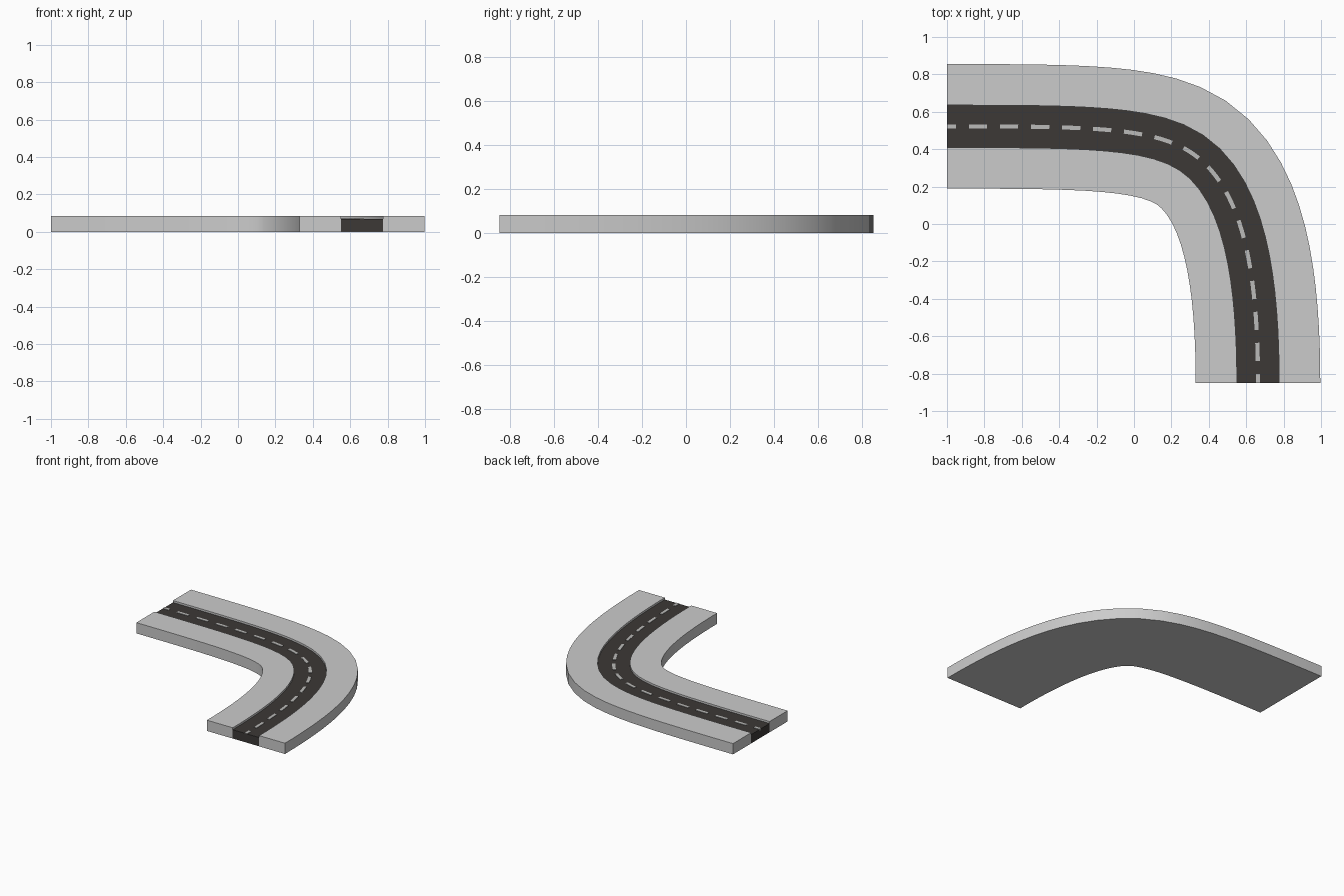
import bpy, bmesh
from mathutils import Vector
from mathutils.geometry import interpolate_bezier

if "Cube" in bpy.data.objects:
    bpy.data.objects.remove(bpy.data.objects["Cube"])

# centre line: two bezier spans making a right-hand bend
MID = (0.41, 0.29, 0)
SPANS = [((-1, 0.522, 0), (-0.1, 0.522, 0), (0.213, 0.5165, 0), MID),
         (MID, (0.594, 0.079, 0), (0.663, -0.3, 0), (0.663, -0.85, 0))]
path = []
for span in SPANS:
    pts = interpolate_bezier(*[Vector(p) for p in span], 200)
    path += pts if not path else pts[1:]
dist = [0.0]
for a, b in zip(path, path[1:]):
    dist.append(dist[-1] + (b - a).length)
TOTAL = dist[-1]


def frame(s):
    """Point and left-hand normal at arc length s."""
    i = next((k for k in range(1, len(path)) if dist[k] >= s), len(path) - 1)
    f = (s - dist[i - 1]) / (dist[i] - dist[i - 1])
    lo, hi = max(i - 2, 0), min(i + 1, len(path) - 1)
    d = (path[hi] - path[lo]).normalized()
    if s < 1e-6:
        d = Vector((1, 0, 0))
    elif s > TOTAL - 1e-6:
        d = Vector((0, -1, 0))
    return path[i - 1].lerp(path[i], f), Vector((-d.y, d.x, 0))


def material(name, color):
    m = bpy.data.materials.new(name)
    m.diffuse_color = (*color, 1)
    m.use_nodes = True
    m.node_tree.nodes["Principled BSDF"].inputs["Base Color"].default_value = m.diffuse_color
    return m


def sweep(name, profile, runs, mat=None):
    """Sweep a closed (offset, height) profile along runs (start, end, steps)."""
    bm = bmesh.new()
    n = len(profile)
    for s0, s1, steps in runs:
        rings = []
        for k in range(steps + 1):
            p, nrm = frame(s0 + (s1 - s0) * k / steps)
            rings.append([bm.verts.new(p + nrm * o + Vector((0, 0, z))) for o, z in profile])
        for r0, r1 in zip(rings, rings[1:]):
            for j in range(n):
                bm.faces.new((r0[j], r0[(j + 1) % n], r1[(j + 1) % n], r1[j]))
        bm.faces.new(rings[0])
        bm.faces.new(rings[-1][::-1])
    bmesh.ops.recalc_face_normals(bm, faces=bm.faces)
    me = bpy.data.meshes.new(name)
    bm.to_mesh(me)
    bm.free()
    ob = bpy.data.objects.new(name, me)
    bpy.context.collection.objects.link(ob)
    if mat:
        me.materials.append(mat)
    return ob


W, R = 0.333, 0.113            # half widths of the whole slab and of the road
TOP, ROAD, FLOOR = 0.083, 0.068, 0.002
STEPS = 28

# pavement slab with a channel for the road
sweep("pavement", [(-W, 0), (W, 0), (W, TOP), (R, TOP), (R, FLOOR),
                   (-R, FLOOR), (-R, TOP), (-W, TOP)], [(0, TOTAL, STEPS)])

# asphalt road in the channel
sweep("road", [(-R, FLOOR), (R, FLOOR), (R, ROAD), (-R, ROAD)], [(0, TOTAL, STEPS)],
      material("asphalt", (0.045, 0.04, 0.037)))

# dashed centre line, half dashes at both ends
count = round(TOTAL / 0.166)
gap = TOTAL / count
dashes = [(max(0, k * gap - 0.049), min(TOTAL, k * gap + 0.049), 3) for k in range(count + 1)]
sweep("centre_dashes", [(-0.011, ROAD - 0.01), (0.011, ROAD - 0.01),
                        (0.011, ROAD + 0.003), (-0.011, ROAD + 0.003)], dashes,
      material("line_paint", (0.5, 0.5, 0.49)))

# smooth the curved sides, keep edges sharp
bpy.ops.object.select_all(action='DESELECT')
for ob in bpy.data.objects:
    ob.select_set(True)
    bpy.context.view_layer.objects.active = ob
bpy.ops.object.shade_smooth_by_angle()
